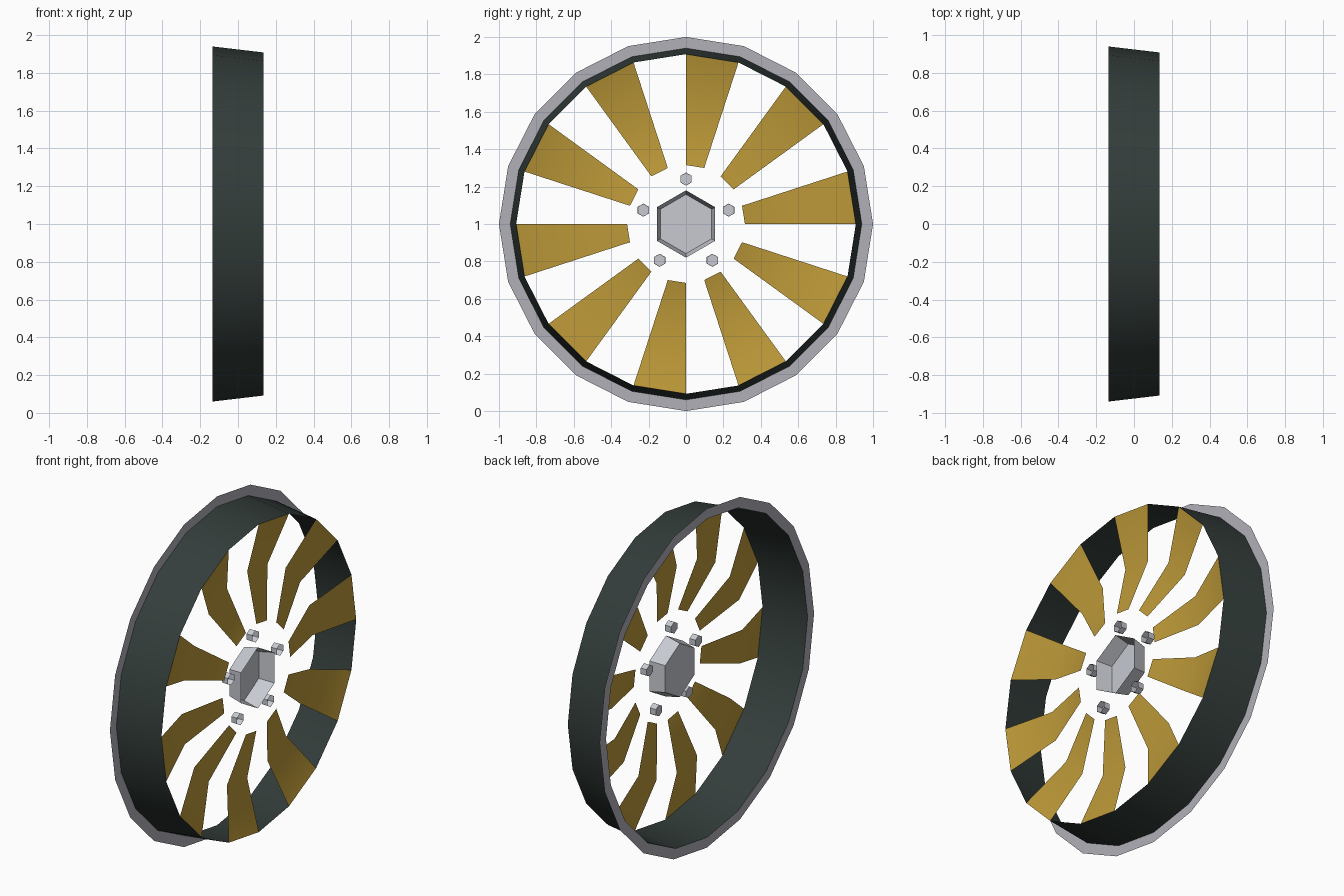
import bpy
import bmesh
import math

if "Cube" in bpy.data.objects:
    bpy.data.objects.remove(bpy.data.objects["Cube"], do_unlink=True)


def material(name, srgb):
    col = [((c + 0.055) / 1.055) ** 2.4 for c in srgb] + [1.0]
    m = bpy.data.materials.new(name)
    m.use_nodes = True
    m.diffuse_color = col
    m.node_tree.nodes["Principled BSDF"].inputs["Base Color"].default_value = col
    return m


DARK = material("dark_green_grey", (0.20, 0.24, 0.23))
GOLD = material("brushed_gold", (0.74, 0.60, 0.22))
GREY = material("flange_grey", (0.69, 0.69, 0.72))
LIGHT = material("light_grey", (0.78, 0.79, 0.82))


def revolve(name, profile, sides, mat, step=1, cap=False, centre=(0.0, 1.0)):
    """Sweep (x, radius) points round the x axis; step 2 keeps every other sector."""
    bm = bmesh.new()
    cy, cz = centre
    rings = []
    for x, r in profile:
        angles = [2 * math.pi * j / sides for j in range(sides)]
        rings.append([bm.verts.new((x, cy + r * math.sin(a), cz + r * math.cos(a)))
                      for a in angles])
    for a, b in zip(rings, rings[1:]):
        for j in range(0, sides, step):
            k = (j + 1) % sides
            bm.faces.new((a[j], a[k], b[k], b[j]))
    if cap:
        bm.faces.new(rings[0][::-1])
    mesh = bpy.data.meshes.new(name)
    bm.to_mesh(mesh)
    bm.free()
    mesh.materials.append(mat)
    obj = bpy.data.objects.new(name, mesh)
    bpy.context.collection.objects.link(obj)
    # Smooth shading that keeps the hard corners
    bpy.ops.object.select_all(action='DESELECT')
    obj.select_set(True)
    bpy.context.view_layer.objects.active = obj
    bpy.ops.object.shade_smooth_by_angle(angle=math.radians(30))
    return obj


# Tapered rim band and the flat flange on its inner side
revolve("rim_flange", [(-0.136, 1.0), (-0.136, 0.94)], 20, GREY)
revolve("rim_band", [(-0.136, 0.94), (0.136, 0.908)], 20, DARK)

# Ten bent spokes, one on every other rim segment
revolve("spokes", [(0.136, 0.908), (0.06, 0.61), (0.12, 0.315)], 20, GOLD, step=2)

# Hollow hexagonal hub cup, open on the outer side
revolve("hub_cup", [(0.04, 0.158), (0.13, 0.18)], 6, LIGHT, cap=True)

# Five small hexagonal lug nuts round the hub
for i in range(5):
    a = 2 * math.pi * i / 5
    revolve(f"lug_nut_{i + 1}", [(0.077, 0.034), (0.115, 0.035)], 6, LIGHT, cap=True,
            centre=(0.24 * math.sin(a), 1 + 0.24 * math.cos(a)))
